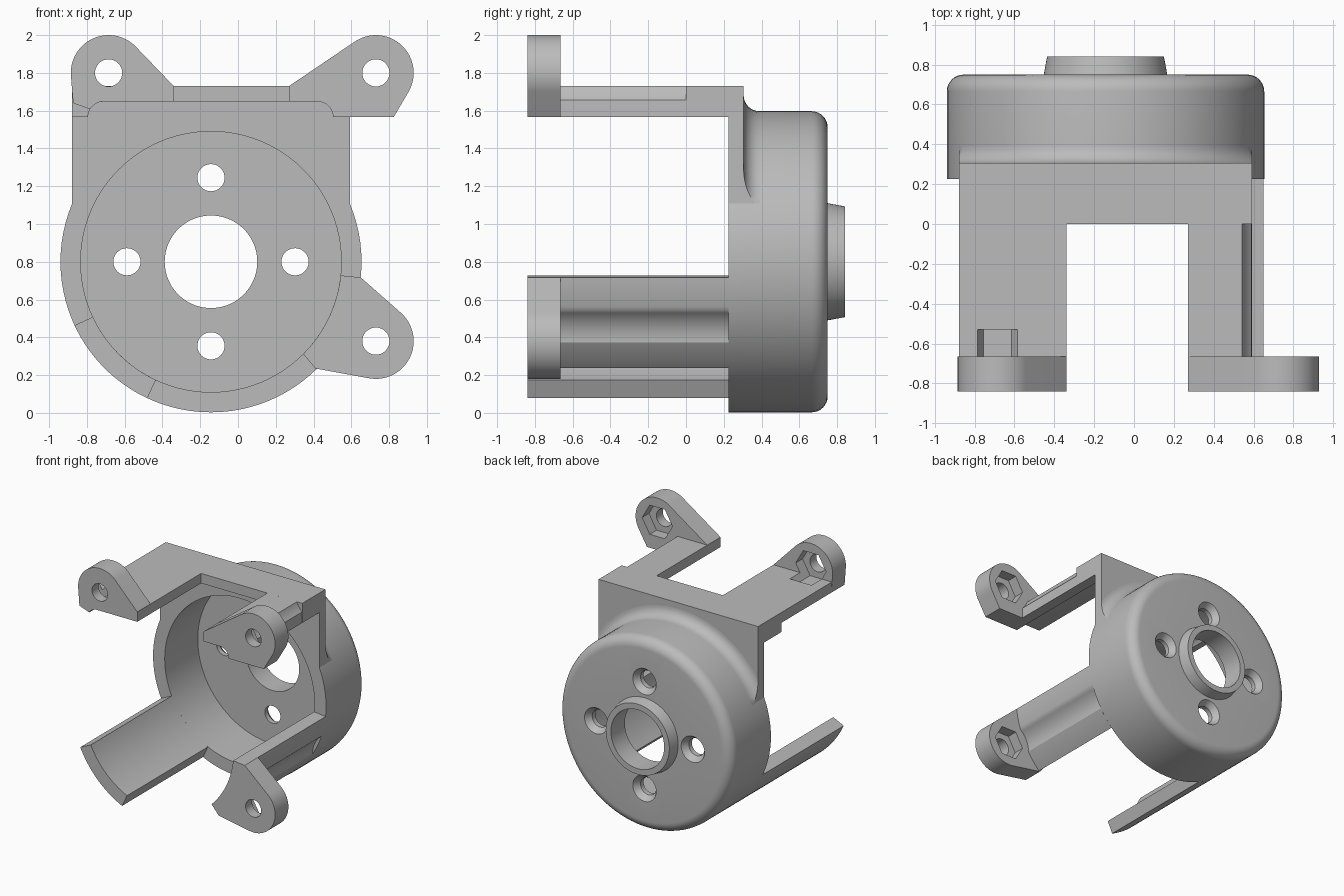
import bpy, bmesh
from math import radians, cos, sin, pi

if "Cube" in bpy.data.objects:
    bpy.data.objects.remove(bpy.data.objects["Cube"])

grey = bpy.data.materials.new("plain grey")
grey.use_nodes = True
COLOR = (0.5, 0.5, 0.5, 1)
grey.diffuse_color = COLOR
grey.node_tree.nodes["Principled BSDF"].inputs["Base Color"].default_value = COLOR

CX, CZ = -0.143, 0.80            # cup axis
R_OUT, R_IN = 0.797, 0.69        # cup wall
X0, X1 = CX - 0.735, CX + 0.735  # mounting plate sides
TOP, UNDER, RIB = 1.73, 1.648, 1.567
FRONT, EAR_BACK, RIM, PLATE_BACK = -0.84, -0.665, 0.225, 0.305
LEFT, RIGHT, LOW = (-0.685, 1.80), (0.73, 1.80), (0.73, 0.38)   # screw centres


def arc(c, r, a0, a1, n=16):
    return [(c[0] + r * cos(radians(a0 + (a1 - a0) * i / n)),
             c[1] + r * sin(radians(a0 + (a1 - a0) * i / n))) for i in range(n + 1)]


def make(name, bm):
    bmesh.ops.remove_doubles(bm, verts=bm.verts, dist=1e-5)
    bmesh.ops.recalc_face_normals(bm, faces=bm.faces)
    me = bpy.data.meshes.new(name)
    bm.to_mesh(me)
    bm.free()
    me.materials.append(grey)
    ob = bpy.data.objects.new(name, me)
    bpy.context.collection.objects.link(ob)
    return ob


def prism(name, pts, y0, y1):
    """Extrude an x-z outline from y0 to y1."""
    bm = bmesh.new()
    face = bm.faces.new([bm.verts.new((x, y0, z)) for x, z in pts])
    out = bmesh.ops.extrude_face_region(bm, geom=[face])["geom"]
    for v in out:
        if isinstance(v, bmesh.types.BMVert):
            v.co.y = y1
    return make(name, bm)


def lathe(name, profile, c=(CX, CZ), n=96):
    """Spin a closed (radius, y) outline about an axis along y."""
    bm = bmesh.new()
    rings = []
    for i in range(n):
        a = 2 * pi * i / n
        rings.append([bm.verts.new((c[0] + r * cos(a), y, c[1] + r * sin(a))) for r, y in profile])
    m = len(profile)
    for i in range(n):
        p, q = rings[i], rings[(i + 1) % n]
        for j in range(m):
            k = (j + 1) % m
            bm.faces.new((p[j], p[k], q[k], q[j]))
    return make(name, bm)


def boolean(ob, cutter, operation="DIFFERENCE"):
    cutter.hide_render = True
    mod = ob.modifiers.new("cut", "BOOLEAN")
    mod.operation, mod.object, mod.solver = operation, cutter, "EXACT"
    bpy.ops.object.select_all(action="DESELECT")
    bpy.context.view_layer.objects.active = ob
    ob.select_set(True)
    bpy.ops.object.modifier_apply(modifier=mod.name)
    bpy.data.objects.remove(cutter)


def smooth(ob):
    bpy.ops.object.select_all(action="DESELECT")
    bpy.context.view_layer.objects.active = ob
    ob.select_set(True)
    bpy.ops.object.shade_smooth_by_angle(angle=radians(30))


parts = []

# Cup with rounded back edge and tapered collar
cup = lathe("motor_cup",
            [(R_IN, RIM), (R_OUT, RIM)] + arc((R_OUT - 0.085, 0.665), 0.085, 0, 90, 8)
            + [(0.31, 0.75), (0.293, 0.842), (0.245, 0.842), (0.245, 0.66), (R_IN, 0.66)])
for dx, dz in ((1, 0), (-1, 0), (0, 1), (0, -1)):
    c = (CX + 0.445 * dx, CZ + 0.445 * dz)
    outline = (arc(c, 0.072, 0, 360, 32)[:-1])
    boolean(cup, prism("hole_cutter", outline, 0.5, 0.9))
    sink = bmesh.new()
    low = [sink.verts.new((x, 0.70, z)) for x, z in outline]
    high = [sink.verts.new((x, 0.76, z)) for x, z in arc(c, 0.115, 0, 360, 32)[:-1]]
    sink.faces.new(low)
    sink.faces.new(high)
    for i in range(32):
        j = (i + 1) % 32
        sink.faces.new((low[i], low[j], high[j], high[i]))
    boolean(cup, make("countersink_cutter", sink))
parts.append(cup)

# Square plate around the upper half of the cup
parts.append(prism("mounting_plate",
                   [(X0, TOP), (X1, TOP), (X1, 1.1)] + arc((CX, CZ), R_IN, 24, 156, 48)
                   + [(X0, 1.1)], RIM, PLATE_BACK))

# Concave blend between plate and cup, clipped to the plate width
blend = lathe("plate_blend", [(0.78, 0.39), (0.78, 0.29), (0.882, 0.29)]
              + arc((0.882, 0.39), 0.085, -90, -180, 8))
boolean(blend, prism("clip_box", [(X0, CZ), (X1, CZ), (X1, TOP), (X0, TOP)], 0.2, 0.5), "INTERSECT")
parts.append(blend)

# Roof flange with rounded inner corners and side ribs
fil_l, fil_r = (X0 + 0.165, RIB), (X1 - 0.17, RIB)
FR = UNDER - RIB
right_fillet = arc(fil_r, FR, 90, 0, 8)
parts.append(prism("roof_flange",
                   [(X0, RIB), (X0, TOP), (X1, TOP), (X1, RIB)] + right_fillet[::-1]
                   + arc(fil_l, FR, 90, 180, 8), 0, RIM))

# Roof arms, the right one grooved for tool access
left_under = [(X0 + 0.005, 1.64)] + arc(fil_l, FR, 150, 90, 6) + [(-0.34, UNDER)]
left_arm = prism("left_roof_arm", [(-0.34, TOP), (X0, TOP)] + left_under, EAR_BACK, 0)
right_arm = prism("right_roof_arm",
                  [(0.27, TOP)] + arc(RIGHT, 0.2, 200.5, 225.5, 8) + [(X1, RIB)]
                  + right_fillet[::-1] + [(0.27, UNDER)], EAR_BACK, 0)

# Lower arms follow the cup wall
cup_c = (CX, CZ)
lower_left = prism("lower_left_arm",
                   arc(cup_c, R_OUT, 205, 245) + arc(cup_c, R_IN, 245, 205), FRONT, RIM)
lower_right = prism("lower_right_arm",
                    arc(cup_c, R_OUT, -6, -18.8, 8) + arc(LOW, 0.2, 126.5, 182.5, 12)[1:-1]
                    + arc(cup_c, R_OUT, -32.4, -45, 8) + arc(cup_c, R_IN, -45, -6),
                    EAR_BACK, RIM)
parts += [left_arm, right_arm, lower_left, lower_right]

# Screw ears
ears = [
    ("upper_left_ear", LEFT, arc(LEFT, 0.2, 45, 185, 32) + left_under + [(-0.34, TOP)]),
    ("upper_right_ear", RIGHT, arc(RIGHT, 0.2, -30, 124, 32)
     + [(0.27, TOP), (0.27, UNDER)] + right_fillet + [(0.825, RIB)]),
    ("lower_right_ear", LOW, arc(LOW, 0.2, 50, -100, 32) + [(0.41, 0.235)]
     + arc(cup_c, R_IN, -45, -6) + [(0.65, 0.717)]),
]
for name, c, outline in ears:
    ear = prism(name, outline, FRONT, EAR_BACK)
    boolean(ear, prism("screw_cutter", arc(c, 0.072, 0, 360, 32)[:-1], -1, 0))
    boolean(ear, prism("nut_cutter", arc(c, 0.14, 0, 360, 6)[:-1], -0.755, -0.53))
    parts.append(ear)
boolean(left_arm, prism("nut_cutter", arc(LEFT, 0.14, 0, 360, 6)[:-1], -0.755, -0.53))

for ob in parts:
    smooth(ob)
